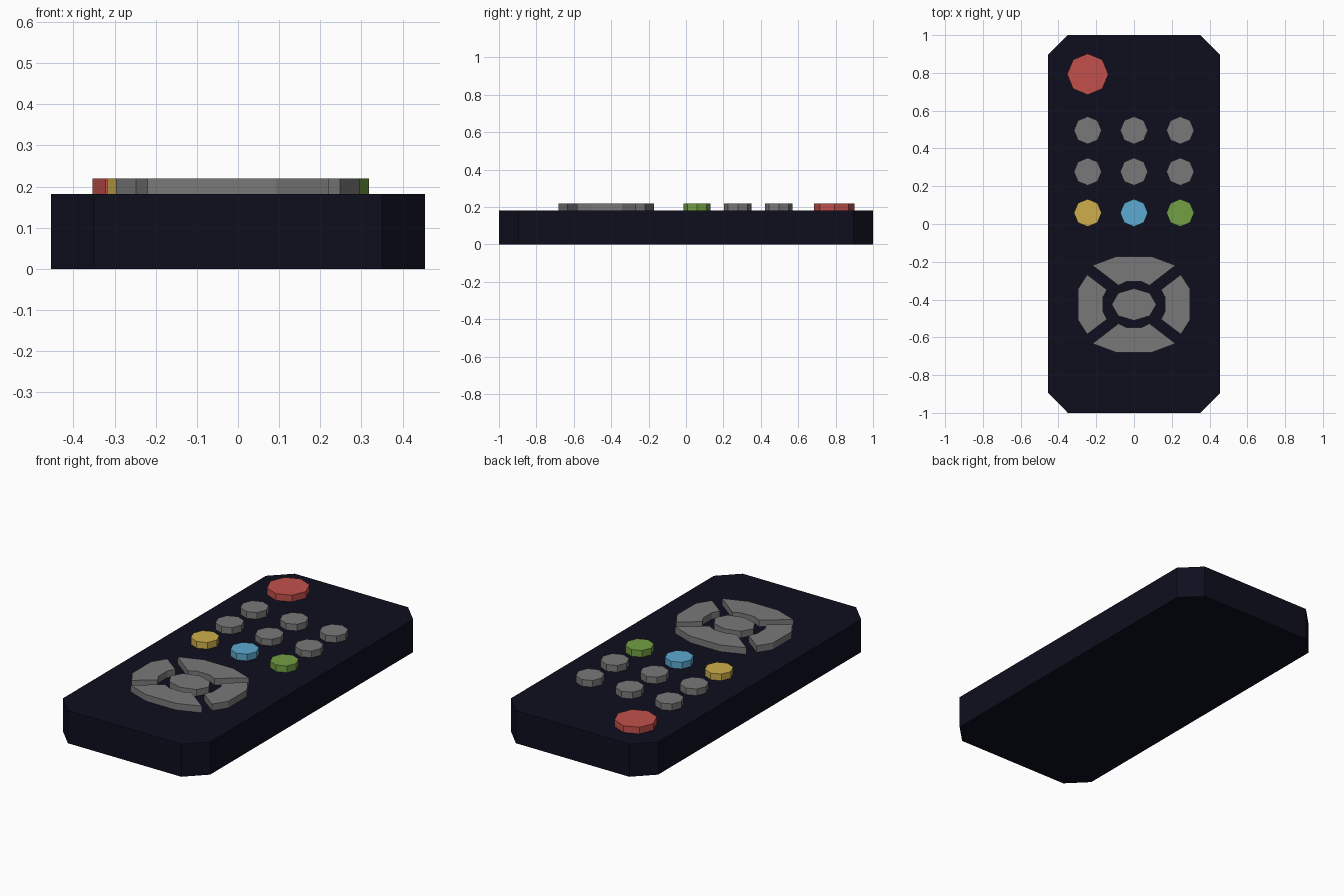
import bpy, bmesh, math

if "Cube" in bpy.data.objects:
    bpy.data.objects.remove(bpy.data.objects["Cube"])

TOP, CAP = 0.182, 0.219      # case top, button top
PAD_Y = -0.426               # centre of the direction pad


def material(name, rgb):
    m = bpy.data.materials.new(name)
    m.diffuse_color = (*rgb, 1.0)
    m.use_nodes = True
    m.node_tree.nodes["Principled BSDF"].inputs["Base Color"].default_value = m.diffuse_color
    return m


navy = material("navy", (0.0045, 0.0045, 0.0135))
grey = material("grey", (0.19, 0.19, 0.19))
red = material("red", (0.54, 0.081, 0.069))
yellow = material("yellow", (0.62, 0.43, 0.068))
blue = material("blue", (0.107, 0.40, 0.64))
green = material("green", (0.17, 0.345, 0.054))


def prism(name, points, z0, z1, mat):
    """Extrude a flat outline from z0 up to z1."""
    bm = bmesh.new()
    face = bm.faces.new([bm.verts.new((x, y, z0)) for x, y in points])
    ext = bmesh.ops.extrude_face_region(bm, geom=[face], use_keep_orig=True)
    top = [v for v in ext["geom"] if isinstance(v, bmesh.types.BMVert)]
    bmesh.ops.translate(bm, verts=top, vec=(0, 0, z1 - z0))
    bmesh.ops.recalc_face_normals(bm, faces=bm.faces)
    me = bpy.data.meshes.new(name)
    bm.to_mesh(me)
    bm.free()
    me.materials.append(mat)
    ob = bpy.data.objects.new(name, me)
    bpy.context.collection.objects.link(ob)
    return ob


def button(name, cx, cy, rx, ry, mat):
    """Eight-sided button."""
    pts = [(cx + rx * math.cos(i * math.pi / 4), cy + ry * math.sin(i * math.pi / 4))
           for i in range(8)]
    prism(name, pts, TOP, CAP, mat)


# case with cut corners
w, l, c = 0.455, 1.0, 0.105
prism("case", [(w, c - l), (w, l - c), (w - c, l), (c - w, l),
               (-w, l - c), (-w, c - l), (c - w, -l), (w - c, -l)], 0, TOP, navy)

# power button
button("power_button", -0.245, 0.793, 0.109, 0.109, red)

# three rows of small buttons, the last one coloured
rows = [(0.496, [grey] * 3), (0.277, [grey] * 3), (0.059, [yellow, blue, green])]
for r, (y, mats) in enumerate(rows):
    for k, mat in enumerate(mats):
        button(f"small_button_{r}_{k}", (k - 1) * 0.245, y, 0.073, 0.073, mat)

# direction pad: centre button and four ring segments
button("pad_centre", 0, PAD_Y, 0.118, 0.085, grey)
half_up = [(0.04, 0.122), (0.082, 0.101), (0.22, 0.207), (0.092, 0.255)]
half_side = [(0.165, 0.037), (0.143, 0.078), (0.248, 0.158), (0.296, 0.083)]
for s, up, side in ((1, "up", "right"), (-1, "down", "left")):
    pts = half_up + [(-x, y) for x, y in reversed(half_up)]
    prism("pad_" + up, [(x, PAD_Y + s * y) for x, y in pts], TOP, CAP, grey)
    pts = half_side + [(x, -y) for x, y in reversed(half_side)]
    prism("pad_" + side, [(s * x, PAD_Y + y) for x, y in pts], TOP, CAP, grey)
